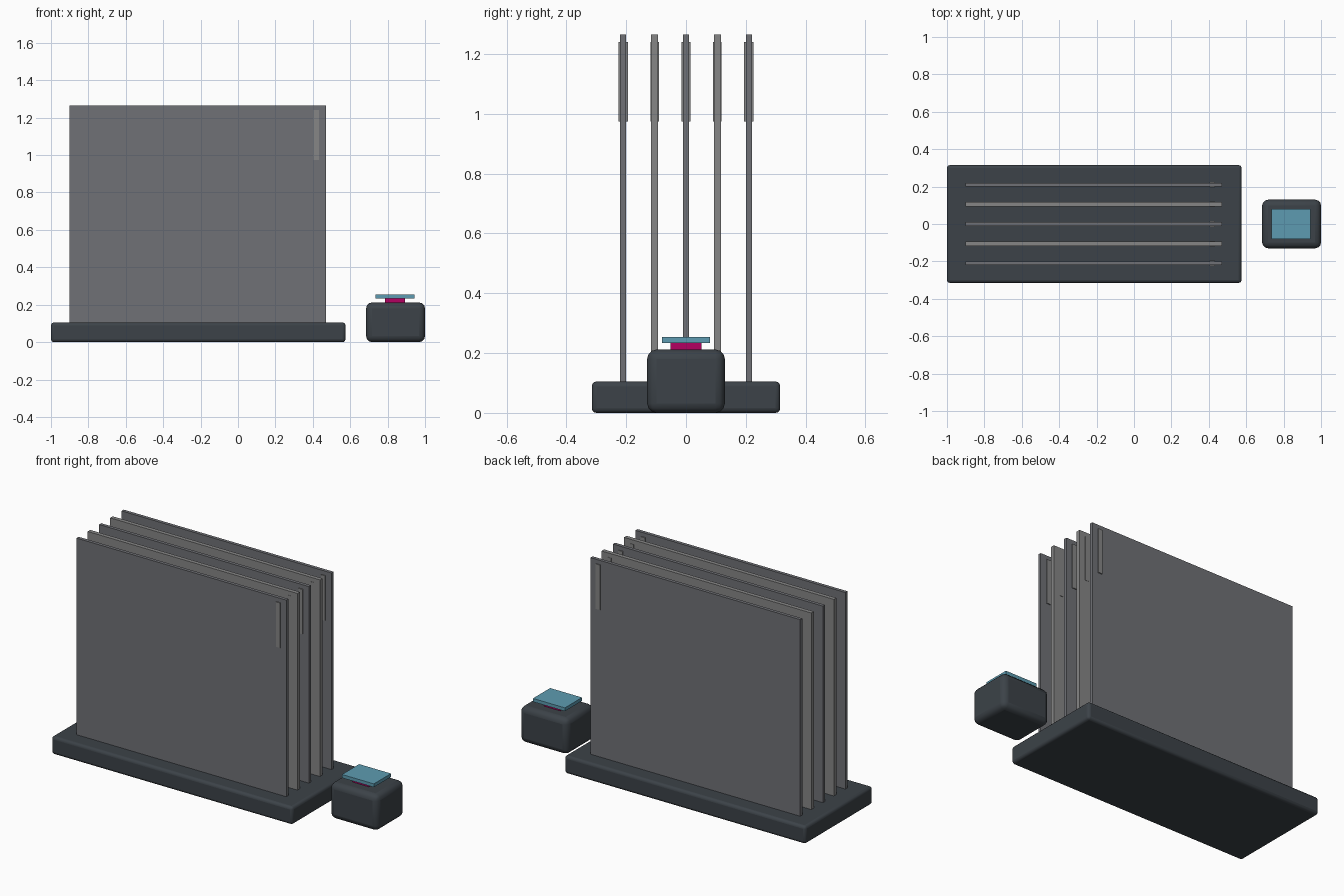
import bpy

if "Cube" in bpy.data.objects:
    bpy.data.objects.remove(bpy.data.objects["Cube"])


def material(name, rgb):
    m = bpy.data.materials.new(name)
    m.diffuse_color = (*rgb, 1)
    m.use_nodes = True
    m.node_tree.nodes["Principled BSDF"].inputs["Base Color"].default_value = m.diffuse_color
    return m


DARK = material("dark_plastic", (0.045, 0.055, 0.065))
STEEL = material("panel_grey", (0.16, 0.165, 0.18))
LIGHT = material("light_grey", (0.24, 0.24, 0.24))
MAGENTA = material("magenta", (0.45, 0.0, 0.12))
BLUE = material("blue", (0.11, 0.33, 0.44))


def box(name, lo, hi, mat, bevel=0, segments=3):
    """Box between two corners, with optional rounded edges."""
    bpy.ops.mesh.primitive_cube_add(
        size=1, location=[(a + b) / 2 for a, b in zip(lo, hi)])
    o = bpy.context.object
    o.name = name
    o.scale = [b - a for a, b in zip(lo, hi)]
    bpy.ops.object.transform_apply(location=False, rotation=False, scale=True)
    o.data.materials.append(mat)
    if bevel:
        mod = o.modifiers.new("rounded_edges", "BEVEL")
        mod.width = bevel
        mod.segments = segments
        bpy.ops.object.shade_smooth_by_angle()
    return o


# Rack base
box("rack_base", (-1, -0.315, 0), (0.575, 0.315, 0.105), DARK, 0.016)

# Upright panels, each with a grip strip showing on both faces
for i in range(5):
    y = (i - 2) * 0.105
    half = 0.012 if i % 2 else 0.01
    grip = 0.014 if i % 2 else 0.0155
    box(f"panel_{i + 1}", (-0.9, y - half, 0.09), (0.47, y + half, 1.265),
        LIGHT if i % 2 else STEEL)
    box(f"grip_strip_{i + 1}", (0.405, y - grip, 0.975),
        (0.432, y + grip, 1.24), LIGHT)

# Separate pedestal with button
box("pedestal", (0.685, -0.13, 0), (1, 0.13, 0.212), DARK, 0.032)
box("button_stem", (0.785, -0.052, 0.2), (0.892, 0.052, 0.236), MAGENTA)
box("button_plate", (0.735, -0.08, 0.234), (0.943, 0.08, 0.254), BLUE)
